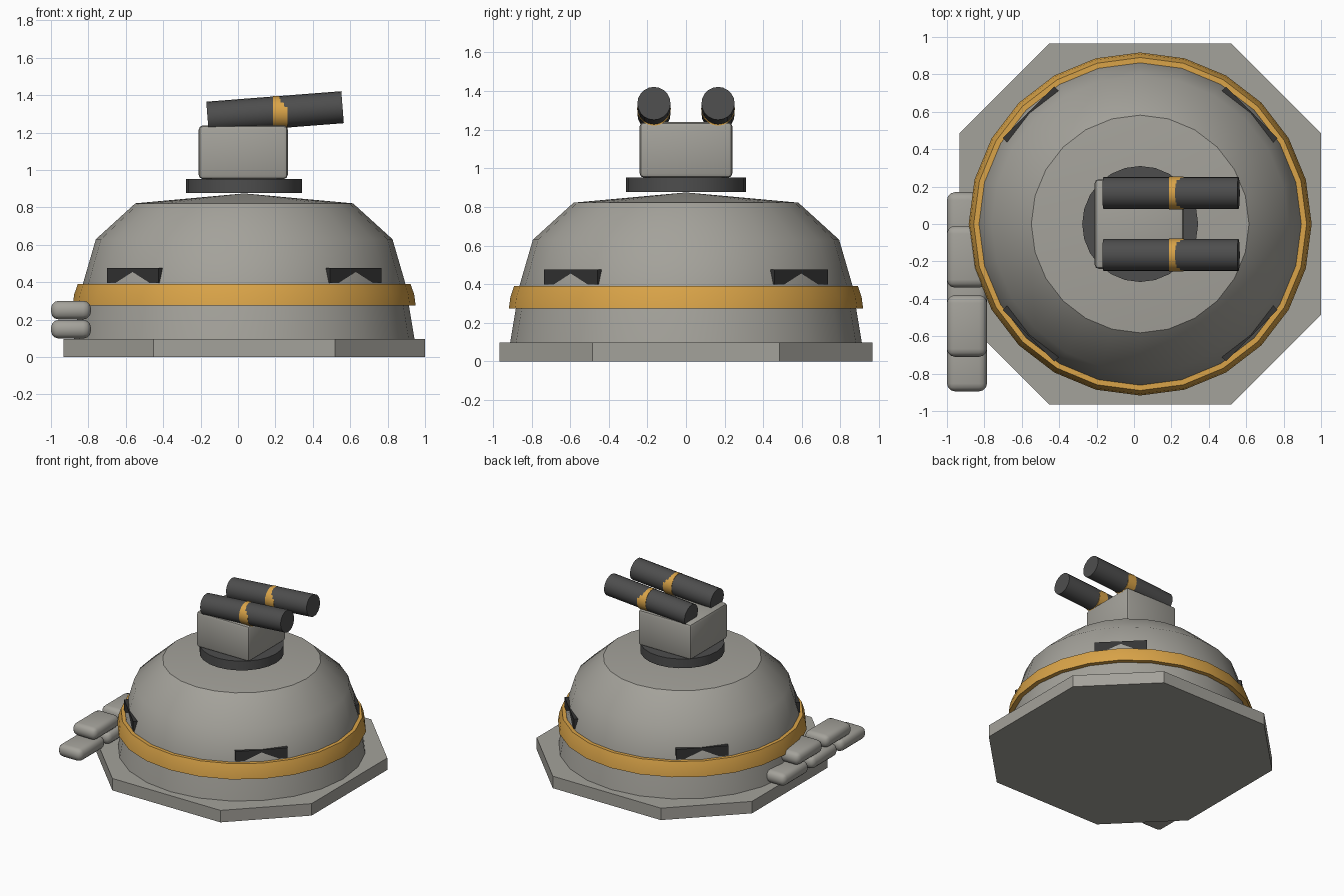
import bpy, bmesh, math
from mathutils import Matrix, Vector

cube = bpy.data.objects.get("Cube")
if cube:
    bpy.data.objects.remove(cube, do_unlink=True)

CX = 0.033  # the bunker sits slightly off centre because of the sandbags


def material(name, rgb):
    m = bpy.data.materials.new(name)
    m.use_nodes = True
    m.diffuse_color = (*rgb, 1)
    m.node_tree.nodes["Principled BSDF"].inputs["Base Color"].default_value = (*rgb, 1)
    return m


GREY = material("concrete grey", (0.37, 0.36, 0.325))
GOLD = material("amber", (0.70, 0.37, 0.065))
DARK = material("dark metal", (0.075, 0.075, 0.075))
BLACK = material("vent black", (0.035, 0.035, 0.035))


def finish(name, bm, mat, matrix=Matrix(), smooth=True):
    bmesh.ops.recalc_face_normals(bm, faces=bm.faces[:])
    mesh = bpy.data.meshes.new(name)
    bm.to_mesh(mesh)
    bm.free()
    mesh.materials.append(mat)
    ob = bpy.data.objects.new(name, mesh)
    ob.matrix_world = matrix
    bpy.context.collection.objects.link(ob)
    if smooth:
        bpy.ops.object.select_all(action="DESELECT")
        ob.select_set(True)
        bpy.context.view_layer.objects.active = ob
        bpy.ops.object.shade_smooth_by_angle(angle=math.radians(32))
    return ob


def lathe(name, profile, mat, sides=24, closed=False):
    """Spin (radius, z) points around the bunker axis."""
    bm = bmesh.new()
    verts = [bm.verts.new((r, 0, z)) for r, z in profile]
    pairs = list(zip(verts, verts[1:] + verts[:1])) if closed else list(zip(verts, verts[1:]))
    edges = [bm.edges.new(p) for p in pairs]
    bmesh.ops.spin(bm, geom=verts + edges, cent=(0, 0, 0), axis=(0, 0, 1),
                   angle=math.tau, steps=sides, use_duplicate=False)
    bmesh.ops.remove_doubles(bm, verts=bm.verts[:], dist=0.0005)
    return finish(name, bm, mat, Matrix.Translation((CX, 0, 0)))


def box(name, size, mat, matrix, bevel=0, segments=2):
    bm = bmesh.new()
    bmesh.ops.create_cube(bm, size=1)
    bmesh.ops.scale(bm, vec=size, verts=bm.verts[:])
    if bevel:
        bmesh.ops.bevel(bm, geom=bm.edges[:], offset=bevel, segments=segments,
                        profile=0.5, affect="EDGES")
    return finish(name, bm, mat, matrix, smooth=bevel > 0)


def tube(name, start, end, radius, mat, sides=20):
    a, b = Vector(start), Vector(end)
    bm = bmesh.new()
    bmesh.ops.create_cone(bm, cap_ends=True, segments=sides, radius1=radius,
                          radius2=radius, depth=(b - a).length)
    turn = (b - a).to_track_quat("Z", "Y").to_matrix().to_4x4()
    return finish(name, bm, mat, Matrix.Translation((a + b) / 2) @ turn)


# Foundation slab: a square with its corners cut off
bm = bmesh.new()
outer, inner = 0.966, 0.485
ring = []
for k in range(4):
    turn = Matrix.Rotation(k * math.pi / 2, 3, "Z")
    ring += [bm.verts.new(turn @ Vector((outer, y, 0))) for y in (-inner, inner)]
slab = bm.faces.new(ring)
top = bmesh.ops.extrude_face_region(bm, geom=[slab])["geom"]
bmesh.ops.translate(bm, vec=(0, 0, 0.097),
                    verts=[v for v in top if isinstance(v, bmesh.types.BMVert)])
finish("foundation_slab", bm, GREY, Matrix.Translation((0.034, 0, 0)), smooth=False)

# Bunker shell, painted band and turret ring
lathe("dome", [(0, 0.09), (0.912, 0.09), (0.86, 0.4), (0.793, 0.63),
               (0.582, 0.822), (0, 0.875)], GREY)
lathe("dome_band", [(0.84, 0.275), (0.917, 0.275), (0.909, 0.335),
                    (0.89, 0.39), (0.84, 0.39)], GOLD, closed=True)
lathe("turret_ring", [(0, 0.877), (0.31, 0.877), (0.31, 0.952), (0, 0.952)], DARK)

# Vents on the four diagonals
for k in range(4):
    matrix = (Matrix.Translation((CX, 0, 0.437))
              @ Matrix.Rotation(math.radians(45 + 90 * k), 4, "Z")
              @ Matrix.Translation((0.814, 0, 0)))
    box(f"vent_{k + 1}", (0.06, 0.39, 0.08), BLACK, matrix)

# Turret body with twin barrels and their bands
box("turret_body", (0.476, 0.48, 0.287), GREY, Matrix.Translation((0.028, 0, 1.095)), 0.022)
for side, y in (("left", 0.166), ("right", -0.166)):
    tube(f"barrel_{side}", (-0.163, y, 1.28), (0.559, y, 1.336), 0.0857, DARK)
    tube(f"barrel_band_{side}", (0.186, y, 1.308), (0.264, y, 1.308), 0.0875, GOLD)

# Two staggered rows of sandbags
for row, (z, ys) in enumerate(((0.149, (0.005, -0.365, -0.73)), (0.251, (-0.175, -0.545)))):
    for n, y in enumerate(ys):
        box(f"sandbag_{row + 1}_{n + 1}", (0.214, 0.33, 0.1), GREY,
            Matrix.Translation((-0.893, y, z)), 0.042, 3)
